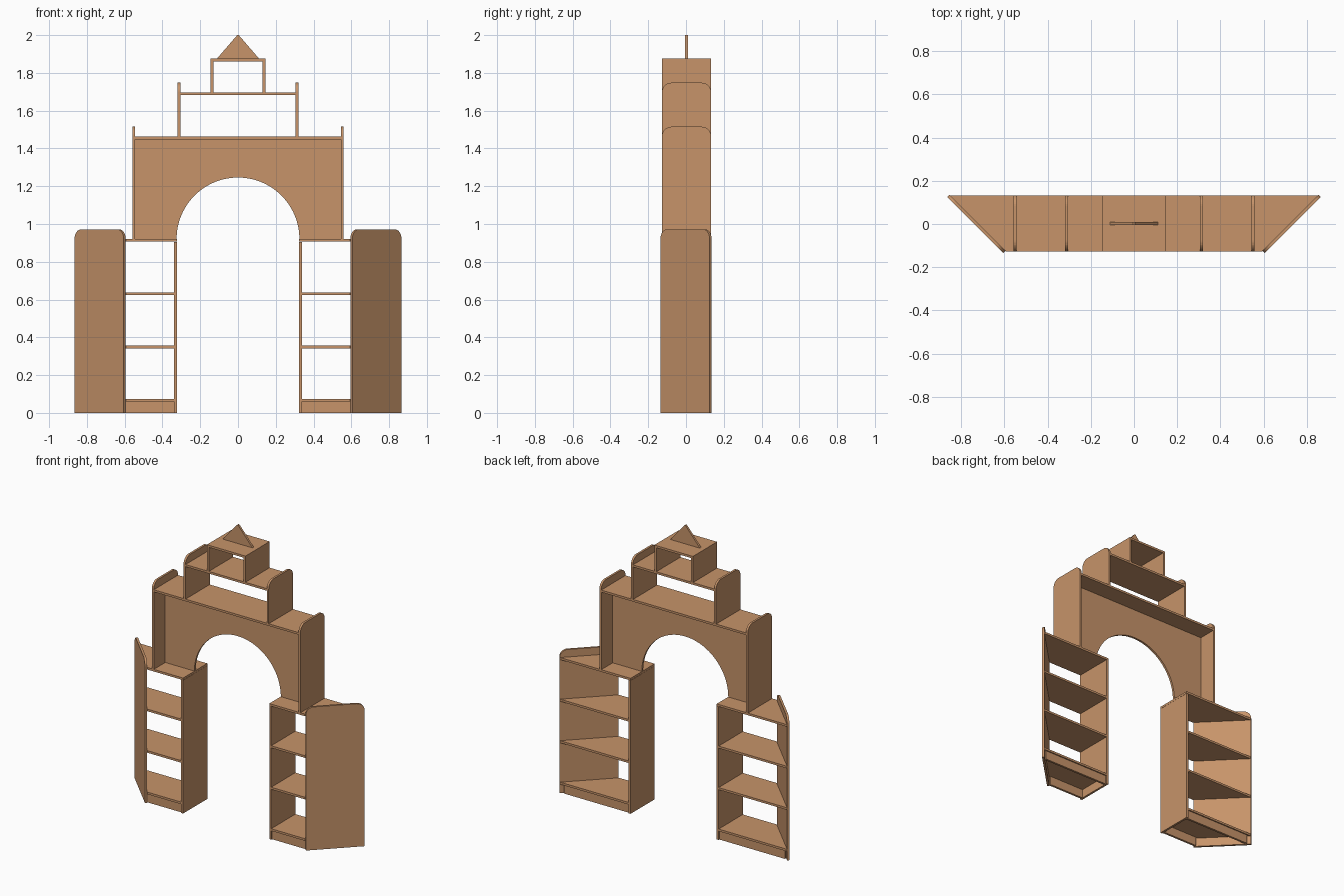
import bpy, bmesh, math
from mathutils import Vector

if "Cube" in bpy.data.objects:
    bpy.data.objects.remove(bpy.data.objects["Cube"])

T = 0.0145                 # board thickness
YF, YB = -0.127, 0.133     # front and back of the shelves
YC = (YF + YB) / 2

wood = bpy.data.materials.new("warm_wood")
wood.diffuse_color = (0.57, 0.295, 0.143, 1)
wood.use_nodes = True
wood.node_tree.nodes["Principled BSDF"].inputs["Base Color"].default_value = wood.diffuse_color

X, Y, Z = Vector((1, 0, 0)), Vector((0, 1, 0)), Vector((0, 0, 1))


def plate(name, pts, origin, u, v, n, t=T):
    """Flat board: 2D outline on axes u, v from origin, thickened along n."""
    bm = bmesh.new()
    o = Vector(origin)
    face = bm.faces.new([bm.verts.new(o + u * a + v * b) for a, b in pts])
    ext = bmesh.ops.extrude_face_region(bm, geom=[face])
    moved = [g for g in ext["geom"] if isinstance(g, bmesh.types.BMVert)]
    bmesh.ops.translate(bm, verts=moved, vec=n * t)
    bmesh.ops.recalc_face_normals(bm, faces=bm.faces)
    mesh = bpy.data.meshes.new(name)
    bm.to_mesh(mesh)
    bm.free()
    mesh.materials.append(wood)
    ob = bpy.data.objects.new(name, mesh)
    bpy.context.collection.objects.link(ob)
    return ob


def rect(a0, a1, b0, b1):
    return [(a0, b0), (a1, b0), (a1, b1), (a0, b1)]


def round_top(w, z0, z1, r=0.05, n=8):
    """Upright outline 0..w with both upper corners rounded."""
    pts = [(0, z0), (w, z0)]
    for cx, start in ((w - r, 0), (r, 90)):
        for i in range(n + 1):
            a = math.radians(start + 90 * i / n)
            pts.append((cx + r * math.cos(a), z1 - r + r * math.sin(a)))
    return pts


def shelf(name, x0, x1, top):
    plate(name, rect(x0, x1, YF, YB), (0, 0, top - T), X, Y, Z)


for s, side in ((-1, "left"), (1, "right")):
    # tower: inner upright and angled outer panel
    plate(side + "_tower_upright", rect(YF, YB, 0, 0.92 - T),
          (s * 0.324, 0, 0), Y, Z, X * s)
    d = Vector((s, 1, 0)).normalized()
    n = Vector((s, -1, 0)).normalized()
    start = Vector((s * 0.60, -0.13, 0)) - n * T / 2
    plate(side + "_angled_panel", round_top(0.26 * math.sqrt(2), 0, 0.972),
          start, d, Z, n)

    # tower: tapered shelves
    for i, top in enumerate((0.074, 0.356, 0.638, 0.921)):
        x0 = 0.324 if i == 3 else 0.324 + T
        pts = [(x0, YF), (0.72 + YF, YF), (0.72 + YB, YB), (x0, YB)]
        plate(f"{side}_tower_shelf_{i}", pts, (0, 0, top - T), X * s, Y, Z)

    # tower: plinth boards front and back
    for label, y in (("front", YF + 0.008), ("back", YB - 0.008 - T)):
        plate(f"{side}_{label}_plinth", rect(0.324 + T, 0.72 + y, 0, 0.06),
              (0, y, 0), X * s, Z, Y)

    # uprights of the three upper tiers
    for label, x, z0, z1 in (("lower", 0.5585, 0.921, 1.515),
                             ("middle", 0.32, 1.462, 1.748)):
        plate(f"{side}_{label}_tier_upright", round_top(YB - YF, z0, z1),
              (s * x, YF, 0), Y, Z, X * -s)
    plate(side + "_top_tier_upright", rect(YF, YB, 1.697, 1.875 - T),
          (s * 0.145, 0, 0), Y, Z, X * -s)

# tier shelves
shelf("lower_tier_shelf", -0.544, 0.544, 1.462)
shelf("middle_tier_shelf", -0.3055, 0.3055, 1.697)
shelf("top_tier_roof", -0.145, 0.145, 1.875)

# arch panel in the middle of the depth
R = 0.325
arch = [(-0.544, 0.921), (-0.544, 1.462 - T), (0.544, 1.462 - T), (0.544, 0.921)]
for i in range(49):
    a = math.pi * i / 48
    arch.append((R * math.cos(a), 0.921 + R * math.sin(a)))
plate("arch_panel", arch, (0, YC - T / 2, 0), X, Z, Y)

# triangular gable on the roof
plate("gable", [(-0.112, 1.875), (0.112, 1.875), (0.004, 2.0), (-0.004, 2.0)],
      (0, YC - T / 2, 0), X, Z, Y)
